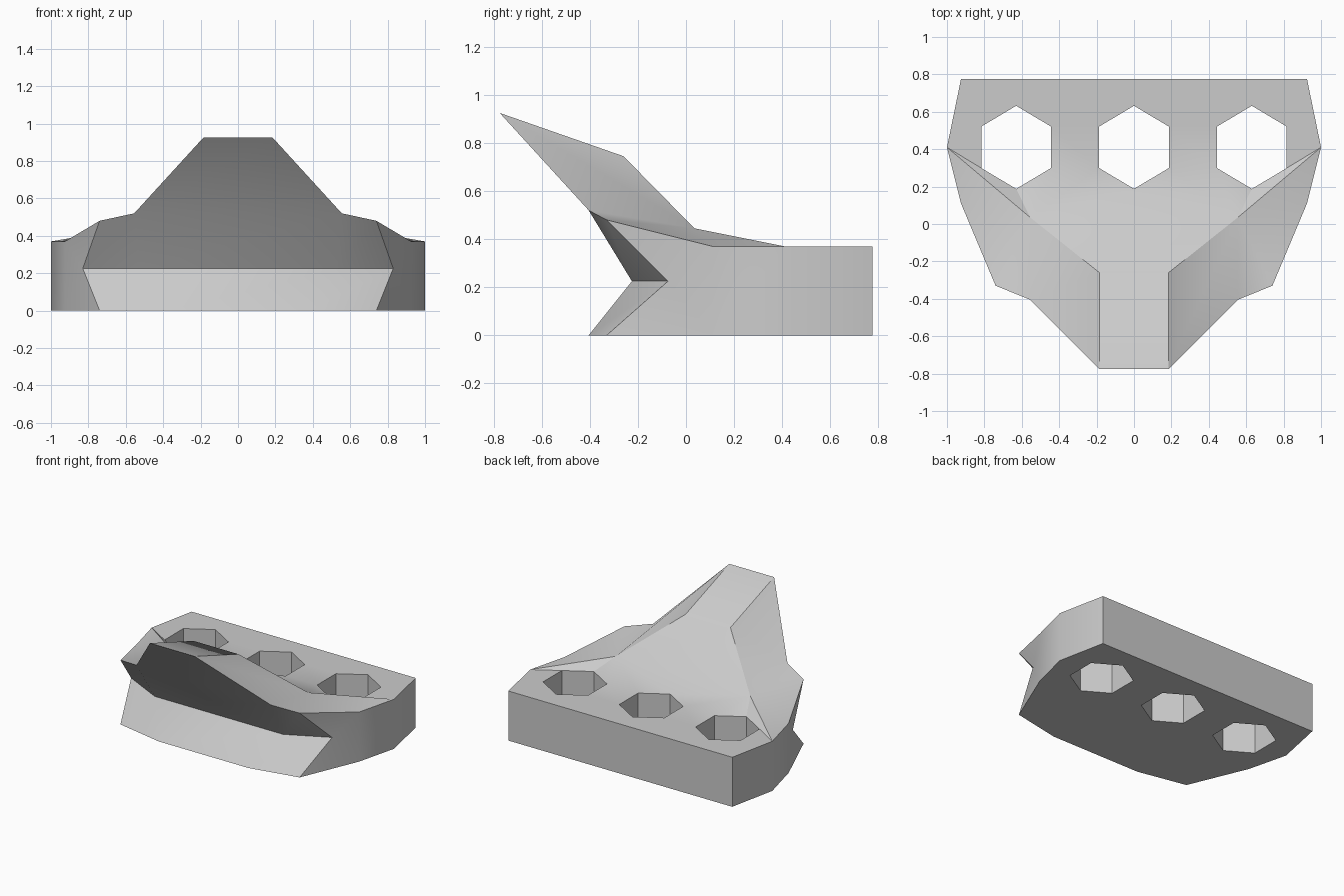
import bpy
import bmesh
import math
from mathutils import Vector

if "Cube" in bpy.data.objects:
    bpy.data.objects.remove(bpy.data.objects["Cube"])

# Material
grey = bpy.data.materials.new("light grey")
grey.use_nodes = True
COLOUR = (0.6, 0.6, 0.6, 1)
grey.diffuse_color = COLOUR
grey.node_tree.nodes["Principled BSDF"].inputs["Base Color"].default_value = COLOUR

DECK = 0.37
# Named corners of one half; the other half is mirrored in x
corners = {
    "back": (0.925, 0.775, DECK), "side": (1, 0.41, DECK), "shoulder": (0.925, 0.11, DECK),
    "cheek": (0.74, -0.33, 0.48), "lip": (0.555, -0.405, 0.52),
    "tip": (0.185, -0.775, 0.925), "brow": (0.185, -0.26, 0.745), "hip": (0.555, 0.035, 0.445),
    "notch_side": (0.83, -0.075, 0.225), "notch": (0.53, -0.225, 0.225),
    "back_low": (0.925, 0.775, 0), "side_low": (1, 0.41, 0), "shoulder_low": (0.925, 0.11, 0),
    "cheek_low": (0.74, -0.33, 0), "lip_low": (0.37, -0.405, 0),
}
# Faces of one half
side_faces = [
    ("back", "side", "side_low", "back_low"),
    ("side", "shoulder", "shoulder_low", "side_low"),
    ("shoulder", "cheek", "notch_side"),
    ("shoulder", "notch_side", "shoulder_low"),
    ("shoulder_low", "notch_side", "cheek_low"),
    ("cheek", "lip", "notch", "notch_side"),
    ("notch_side", "notch", "lip_low", "cheek_low"),
    ("side", "hip", "shoulder"),
    ("shoulder", "hip", "cheek"),
    ("hip", "lip", "cheek"),
    ("hip", "brow", "tip", "lip"),
]
# Edges whose faces span the centre line
centre_strips = [
    ("hip", "brow"), ("brow", "tip"), ("tip", "lip"), ("lip", "notch"),
    ("notch", "lip_low"), ("back", "back_low"),
]

bm = bmesh.new()
left = {n: bm.verts.new(p) for n, p in corners.items()}
right = {n: bm.verts.new((-p[0], p[1], p[2])) for n, p in corners.items()}

for names in side_faces:
    bm.faces.new([left[n] for n in names])
    bm.faces.new([right[n] for n in reversed(names)])
for a, b in centre_strips:
    bm.faces.new((left[a], left[b], right[b], right[a]))


def edge(a, b):
    return bm.edges.get((a, b)) or bm.edges.new((a, b))


def loop(verts):
    return [edge(v, verts[(i + 1) % len(verts)]) for i, v in enumerate(verts)]


def both_halves(names):
    return [left[n] for n in names] + [right[n] for n in reversed(names)]


deck_edges = loop(both_halves(("back", "side", "hip")))
base_edges = loop(both_halves(("back_low", "side_low", "shoulder_low", "cheek_low", "lip_low")))

# Hexagonal through holes
for x in (-0.63, 0, 0.63):
    rings = []
    for z in (DECK, 0):
        rings.append([bm.verts.new((x + 0.215 * math.sin(k * math.pi / 3),
                                    0.41 + 0.222 * math.cos(k * math.pi / 3), z))
                      for k in range(6)])
    top, low = rings
    for k in range(6):
        j = (k + 1) % 6
        bm.faces.new((top[k], top[j], low[j], low[k]))
    deck_edges += loop(top)
    base_edges += loop(low)

# Deck and underside around the holes
for edges, direction in ((deck_edges, 1), (base_edges, -1)):
    bmesh.ops.triangle_fill(bm, edges=edges, use_beauty=True, normal=Vector((0, 0, direction)))

bmesh.ops.recalc_face_normals(bm, faces=bm.faces)
mesh = bpy.data.meshes.new("beaked_bracket")
bm.to_mesh(mesh)
bm.free()
mesh.materials.append(grey)

bracket = bpy.data.objects.new("beaked_bracket", mesh)
bpy.context.collection.objects.link(bracket)
bpy.context.view_layer.objects.active = bracket
bracket.select_set(True)
bpy.ops.object.shade_smooth_by_angle(angle=math.radians(30))
